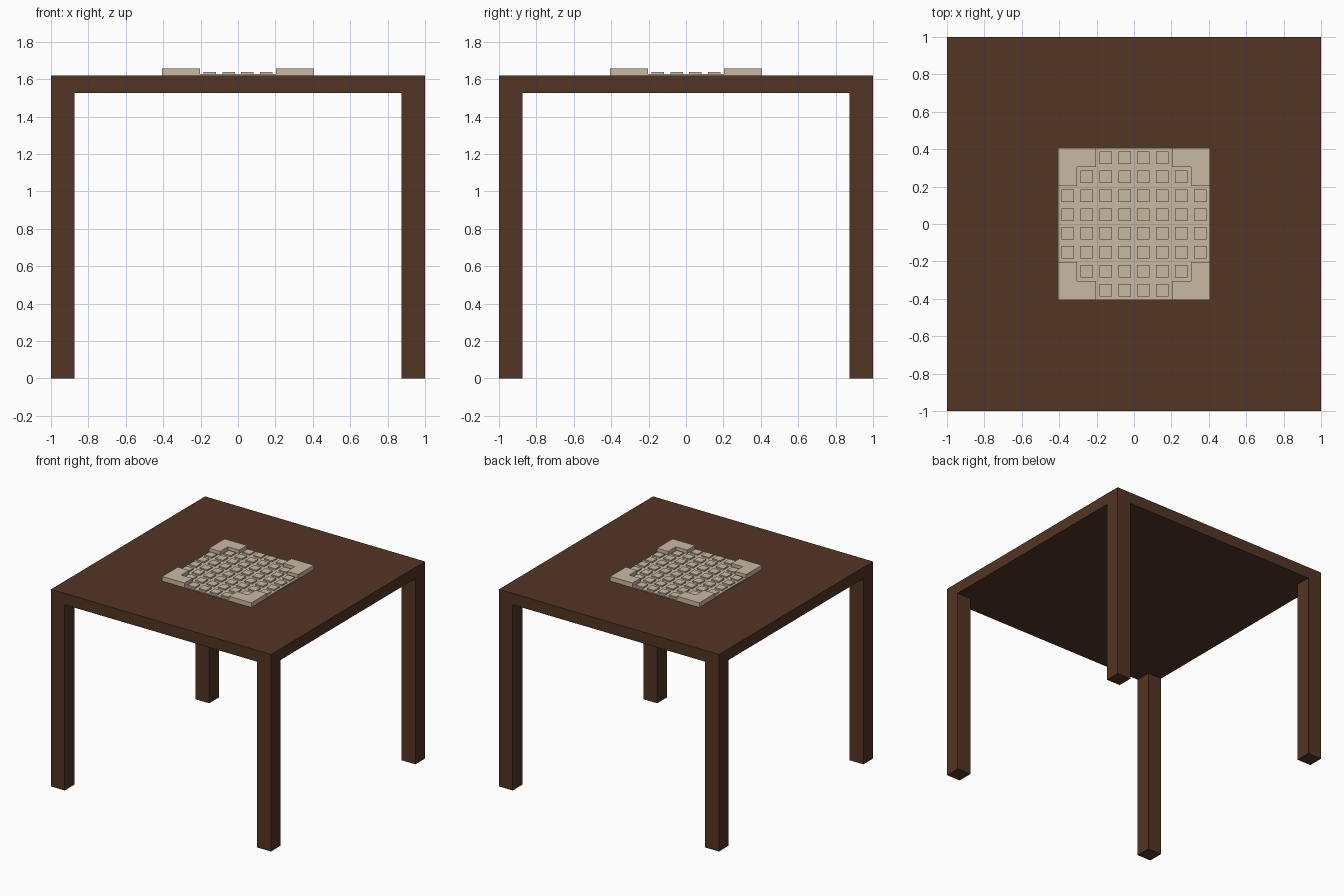
import bpy, bmesh
from mathutils import Matrix, Vector

if "Cube" in bpy.data.objects:
    bpy.data.objects.remove(bpy.data.objects["Cube"])


def material(name, rgb):
    m = bpy.data.materials.new(name)
    m.diffuse_color = (*rgb, 1)
    m.use_nodes = True
    m.node_tree.nodes["Principled BSDF"].inputs["Base Color"].default_value = m.diffuse_color
    return m


WOOD = material("dark brown wood", (0.086, 0.035, 0.018))
STONE = material("pale beige", (0.584, 0.485, 0.365))


def add_box(bm, x0, x1, y0, y1, z0, z1):
    mat = (Matrix.Translation(((x0 + x1) / 2, (y0 + y1) / 2, (z0 + z1) / 2))
           @ Matrix.Diagonal((x1 - x0, y1 - y0, z1 - z0, 1)))
    bmesh.ops.create_cube(bm, size=1, matrix=mat)


def finish(bm, name, mat):
    bmesh.ops.recalc_face_normals(bm, faces=bm.faces)
    me = bpy.data.meshes.new(name)
    bm.to_mesh(me)
    bm.free()
    me.materials.append(mat)
    ob = bpy.data.objects.new(name, me)
    bpy.context.collection.objects.link(ob)
    return ob


def box(name, mat, *dims):
    bm = bmesh.new()
    add_box(bm, *dims)
    return finish(bm, name, mat)


# Table
TOP, UNDER, LEG = 1.619, 1.526, 0.125
box("table_top", WOOD, -1, 1, -1, 1, UNDER, TOP)
for sy, depth in ((-1, "front"), (1, "back")):
    for sx, side in ((-1, "left"), (1, "right")):
        xs = sorted((sx, sx * (1 - LEG)))
        ys = sorted((sy, sy * (1 - LEG)))
        box(f"{depth}_{side}_leg", WOOD, *xs, *ys, 0, UNDER)

# Game board: base plate
CELL = 0.1013
HALF = 4 * CELL
BASE, TILE_TOP, CORNER_TOP = 1.628, 1.639, 1.657
box("board_base", STONE, -HALF, HALF, -HALF, HALF, TOP, BASE)

# Raised L-shaped corner blocks, each covering three cells
profile = [(4, 4), (2, 4), (2, 3), (3, 3), (3, 2), (4, 2)]
for sy, depth in ((-1, "front"), (1, "back")):
    for sx, side in ((-1, "left"), (1, "right")):
        bm = bmesh.new()
        face = bm.faces.new([bm.verts.new((sx * x * CELL, sy * y * CELL, BASE))
                             for x, y in profile])
        ext = bmesh.ops.extrude_face_region(bm, geom=[face], use_keep_orig=True)
        verts = [g for g in ext["geom"] if isinstance(g, bmesh.types.BMVert)]
        bmesh.ops.translate(bm, verts=verts, vec=Vector((0, 0, CORNER_TOP - BASE)))
        finish(bm, f"board_{depth}_{side}_corner", STONE)

# Small square tiles on every cell outside the corner blocks
bm = bmesh.new()
R = 0.0335
for i in range(8):
    for j in range(8):
        cx, cy = (i - 3.5) * CELL, (j - 3.5) * CELL
        if abs(i - 3.5) + abs(j - 3.5) < 5.5:
            add_box(bm, cx - R, cx + R, cy - R, cy + R, BASE, TILE_TOP)
finish(bm, "board_tiles", STONE)
